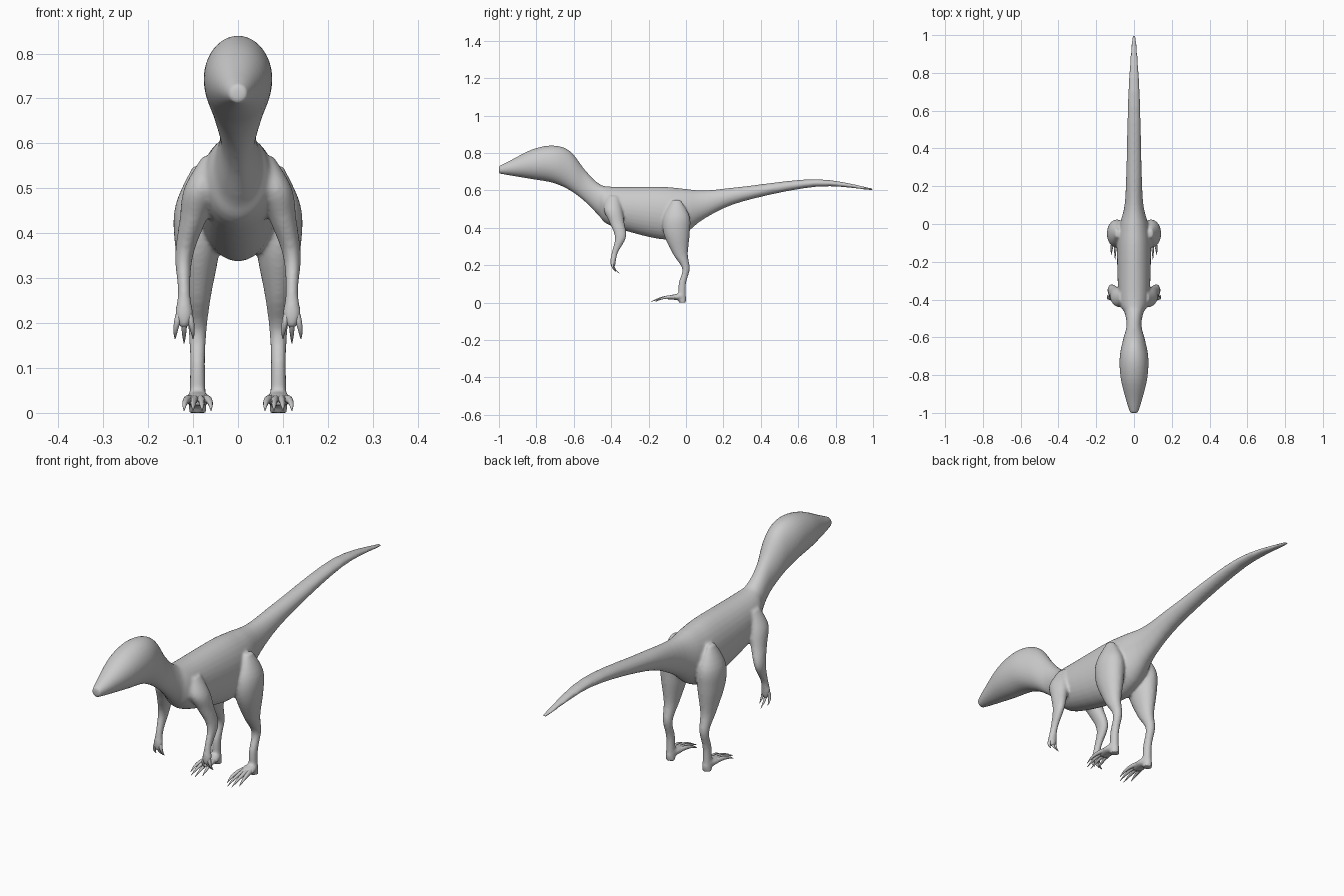
import bpy, bmesh, math
from mathutils import Vector

default_cube = bpy.data.objects.get("Cube")
if default_cube:
    bpy.data.objects.remove(default_cube)

skin = bpy.data.materials.new("grey_skin")
skin.use_nodes = True
grey = (.6, .6, .6, 1)
skin.diffuse_color = grey
skin.node_tree.nodes["Principled BSDF"].inputs["Base Color"].default_value = grey


def smooth_path(sections, steps=5):
    """Interpolate between sections with continuous tangents."""
    points = [Vector(section) for section in sections]
    padded = [points[0], *points, points[-1]]
    path = []
    for before, start, end, after in zip(padded, padded[1:], padded[2:], padded[3:]):
        leave, arrive = (end - before) / 2, (after - start) / 2
        for step in range(steps):
            t = step / steps
            ease = t * t * (3 - t - t)
            bend = leave * (1 - t) - arrive * t
            path.append(start + (end - start) * ease + bend * t * (1 - t))
    return path + [points[-1]]


def loft(bm, sections, along_y, side=1, sides=24):
    """Skin elliptical sections given as x, y, z, half width, half depth."""
    rings = []
    for x, y, z, half_width, half_depth in smooth_path(sections):
        ring = []
        for index in range(sides):
            angle = math.tau * index / sides
            across = side * (x + half_width * math.cos(angle))
            offset = half_depth * math.sin(angle)
            place = (across, y, z + offset) if along_y else (across, y + offset, z)
            ring.append(bm.verts.new(place))
        rings.append(ring)
    for ring, following in zip(rings, rings[1:]):
        for index in range(sides):
            bm.faces.new((ring[index - 1], ring[index], following[index], following[index - 1]))
    bm.faces.new(rings[0])
    bm.faces.new(rings[-1])


def digit(bm, root, bend, tip, radius, along_y, side):
    """Curved finger or toe that tapers into a claw."""
    root, bend, tip = Vector(root), Vector(bend), Vector(tip)
    sections = []
    for step in range(5):
        t = step / 4
        centre = root.lerp(bend, t).lerp(bend.lerp(tip, t), t)
        thickness = radius * (1 - t) ** .7 + .001
        sections.append((*centre, thickness, thickness))
    loft(bm, sections, along_y, side, sides=10)


def finish(bm, name):
    bmesh.ops.recalc_face_normals(bm, faces=bm.faces)
    for face in bm.faces:
        face.smooth = True
    mesh = bpy.data.meshes.new(name)
    bm.to_mesh(mesh)
    bm.free()
    mesh.materials.append(skin)
    part = bpy.data.objects.new(name, mesh)
    bpy.context.collection.objects.link(part)
    return part


# Trunk from snout to tail tip: y, top, bottom, half width
head = [(-1, .73, .69, .02), (-.94, .76, .68, .04), (-.82, .82, .66, .07),
        (-.71, .84, .64, .076), (-.62, .81, .6, .06)]
neck = [(-.54, .71, .54, .04), (-.47, .64, .47, .05)]
torso = [(-.4, .62, .41, .08), (-.14, .62, .34, .09), (-.02, .61, .36, .08)]
tail = [(.1, .6, .45, .05), (.3, .62, .54, .04), (.7, .66, .62, .03), (1, .61, .6, .01)]
trunk = [(0, y, (top + bottom) / 2, width, (top - bottom) / 2)
         for y, top, bottom, width in head + neck + torso + tail]

# Leg and foot hang from one hip line: y, z, half width, half depth
hip = .09
leg = [(hip, *section) for section in (
    (-.05, .55, .01, .02), (-.05, .46, .05, .07), (-.05, .37, .05, .07),
    (-.03, .26, .03, .04), (0, .18, .02, .02), (-.02, .1, .017, .02), (-.02, 0, .02, .02))]
foot = [(hip, *section) for section in (
    (0, .02, .01, .01), (-.02, .03, .02, .02), (-.06, .03, .03, .015), (-.1, .025, .02, .01))]

# Arm from shoulder to palm
wrist = .12
arm = [(.06, -.39, .57, .02, .03), (.08, -.39, .5, .04, .05), (.1, -.37, .43, .03, .04),
       (wrist, -.35, .35, .02, .03), (wrist, -.38, .27, .014, .017),
       (wrist, -.39, .22, .02, .015), (wrist, -.39, .19, .01, .01)]

bm = bmesh.new()
loft(bm, trunk, along_y=True, sides=32)
for side in (1, -1):
    loft(bm, leg, False, side)
    loft(bm, arm, False, side)
    loft(bm, foot, True, side)
body = finish(bm, "body")

# Fuse trunk and limbs into one soft skin
fuse = body.modifiers.new("fuse", "REMESH")
fuse.mode = "VOXEL"
fuse.voxel_size = .006
fuse.use_smooth_shade = True
soften = body.modifiers.new("soften", "SMOOTH")
soften.factor = .5
soften.iterations = 6

for side, label in ((1, "left"), (-1, "right")):
    # Four toes fan out, the middle ones longest
    bm = bmesh.new()
    for place in (-1.5, -.5, .5, 1.5):
        spread = place * .02
        digit(bm, (hip + spread / 2, -.06, .03), (hip + spread, -.12, .035),
              (hip + spread, -.19 + place * place * .012, .005), .01, True, side)
    finish(bm, label + "_toes")

    # Three fingers curl back from the palm
    bm = bmesh.new()
    for place in (-1, 0, 1):
        spread = place * .02
        digit(bm, (wrist + spread / 2, -.39, .22), (wrist + spread, -.4, .19),
              (wrist + spread, -.355 - abs(spread), .155 + abs(spread) / 2), .008, False, side)
    finish(bm, label + "_fingers")
